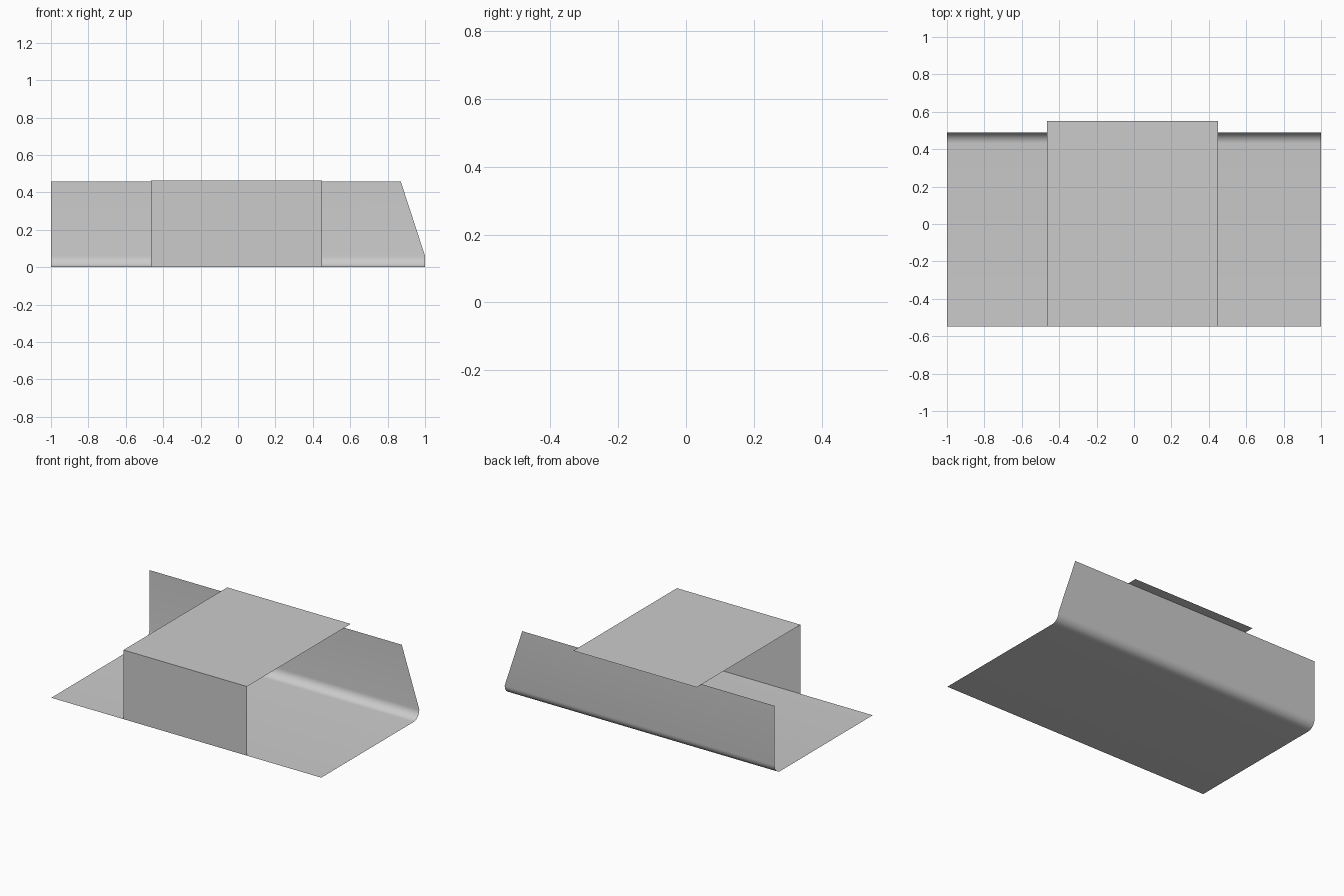
import bpy, math

if "Cube" in bpy.data.objects:
    bpy.data.objects.remove(bpy.data.objects["Cube"])

R = 0.06          # bend radius between floor and back wall
BACK = 0.49       # y of the back wall
FRONT = -0.547    # y of the front edge
WALL_TOP = 0.459


def sheet(name, profile, left, right, smooth=False):
    """Sweep a (y, z) profile along x; left/right give the x limit at height z."""
    verts, faces = [], []
    for y, z in profile:
        verts += [(left(z), y, z), (right(z), y, z)]
    for i in range(len(profile) - 1):
        a = 2 * i
        faces.append((a, a + 1, a + 3, a + 2))
    mesh = bpy.data.meshes.new(name)
    mesh.from_pydata(verts, [], faces)
    obj = bpy.data.objects.new(name, mesh)
    bpy.context.collection.objects.link(obj)
    if smooth:
        mesh.shade_smooth()
    return obj


def tapered_end(z):
    # right end is square up to the bend, then leans inward
    return 1.0 - 0.13 * max(0.0, z - R) / (WALL_TOP - R)


# Floor rolled up into the back wall, one thin sheet
steps = 8
bend = [(BACK - R + R * math.sin(t), R - R * math.cos(t))
        for t in (i * math.pi / 2 / steps for i in range(steps + 1))]
sheet("floor_and_back_wall", [(FRONT, 0.0)] + bend + [(BACK, WALL_TOP)],
      lambda z: -1.0, tapered_end, smooth=True)

# Folded cover: front panel and flat top reaching past the back wall
sheet("front_and_top_cover", [(FRONT, 0.0), (FRONT, 0.463), (0.55, 0.463)],
      lambda z: -0.465, lambda z: 0.45)
